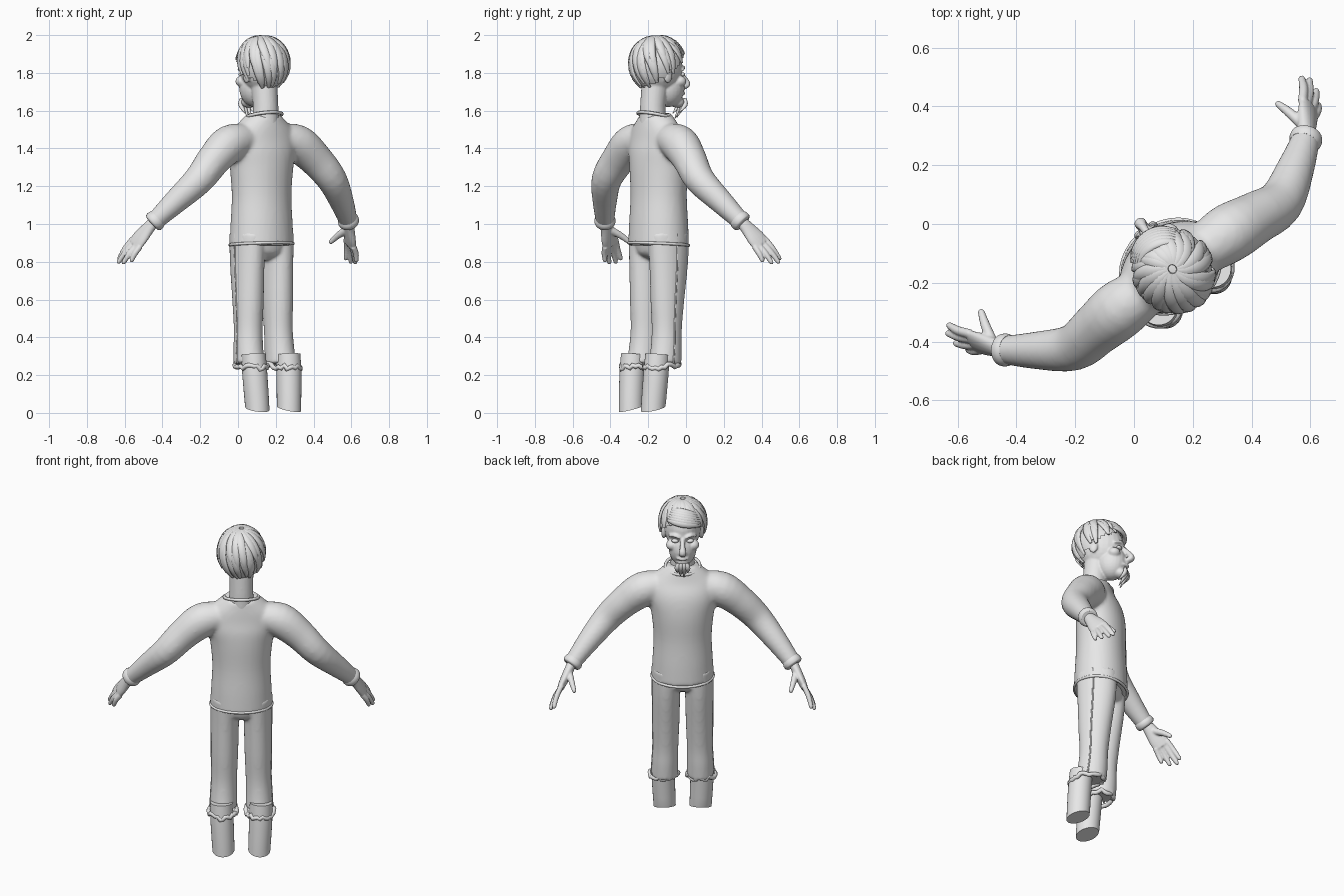
import bpy, bmesh, math, random
from math import sin, cos, pi, radians
from mathutils import Vector, Matrix

if "Cube" in bpy.data.objects:
    bpy.data.objects.remove(bpy.data.objects["Cube"])
random.seed(4)

# The figure is modelled facing -y, then turned and placed
PLACE = Matrix.Translation((0.125, -0.145, 0)) @ Matrix.Rotation(radians(215), 4, 'Z')

GREY = bpy.data.materials.new("plain_grey")
GREY.use_nodes = True
GREY.diffuse_color = (0.8, 0.8, 0.8, 1)
GREY.node_tree.nodes["Principled BSDF"].inputs["Base Color"].default_value = (0.8, 0.8, 0.8, 1)


def spline(pts, steps):
    """Catmull-Rom through tuples of any length."""
    out = []
    for i in range(len(pts) - 1):
        p = [pts[max(i - 1, 0)], pts[i], pts[i + 1], pts[min(i + 2, len(pts) - 1)]]
        for k in range(steps):
            t = k / steps
            out.append([0.5 * (2*b + (c - a)*t + (2*a - 5*b + 4*c - d)*t*t + (3*b - a - 3*c + d)*t**3)
                        for a, b, c, d in zip(*p)])
    return out + [list(pts[-1])]


def sweep(bm, pts, ref=(0, 1, 0), n=16, steps=4, closed=False, round_end=False):
    """Sweep an ellipse along points (x, y, z, half width, half depth)."""
    ref = Vector(ref)
    rows = pts if closed else spline(pts, steps)
    if round_end:
        d = (Vector(rows[-1][:3]) - Vector(rows[-2][:3])).normalized()
        x, y, z, a, b = rows[-1]
        for f, s in ((0.6, 0.8), (0.95, 0.35)):
            rows.append([x + d.x*b*f, y + d.y*b*f, z + d.z*b*f, a*s, b*s])
    m, rings = len(rows), []
    for i, (x, y, z, a, b) in enumerate(rows):
        lo, hi = ((i - 1) % m, (i + 1) % m) if closed else (max(i - 1, 0), min(i + 1, m - 1))
        t = (Vector(rows[hi][:3]) - Vector(rows[lo][:3])).normalized()
        side = t.cross(ref).normalized()
        up = side.cross(t)
        rings.append([bm.verts.new(Vector((x, y, z)) + side*a*cos(2*pi*j/n) + up*b*sin(2*pi*j/n))
                      for j in range(n)])
    for i in range(m if closed else m - 1):
        r, q = rings[i], rings[(i + 1) % m]
        for j in range(n):
            bm.faces.new((r[j], r[(j + 1) % n], q[(j + 1) % n], q[j]))
    if not closed:
        bm.faces.new(rings[0])
        bm.faces.new(rings[-1])
    return rings


def ball(bm, centre, radii, segs=24):
    mat = Matrix.Translation(centre) @ Matrix.Diagonal((*radii, 1))
    return bmesh.ops.create_uvsphere(bm, u_segments=segs, v_segments=segs * 2 // 3, radius=1, matrix=mat)["verts"]


def finish(name, bm, voxel=0, smooth=0):
    bmesh.ops.recalc_face_normals(bm, faces=bm.faces[:])
    for f in bm.faces:
        f.smooth = len(f.verts) < 5
    me = bpy.data.meshes.new(name)
    bm.to_mesh(me)
    bm.free()
    me.materials.append(GREY)
    ob = bpy.data.objects.new(name, me)
    bpy.context.collection.objects.link(ob)
    ob.matrix_world = PLACE
    if voxel:
        r = ob.modifiers.new("blend", 'REMESH')
        r.mode, r.voxel_size, r.use_smooth_shade = 'VOXEL', voxel, True
        s = ob.modifiers.new("soften", 'SMOOTH')
        s.factor, s.iterations = 0.5, smooth
    return ob


def ring(name, centre, a, b, thick, tilt=0, jag=0):
    bm = bmesh.new()
    pts = []
    for k in range(36):
        c, s = cos(2*pi*k/36), sin(2*pi*k/36)
        pts.append((centre[0] + a*c, centre[1] + b*s,
                    centre[2] + tilt*s + random.uniform(-jag, jag), thick, thick))
    sweep(bm, pts, (0, 0, 1), 8, closed=True)
    return finish(name, bm)


# Sweater: torso and both sleeves blended together
bm = bmesh.new()
sweep(bm, [(0, y, z, a, b) for y, z, a, b in (
    (0, .885, .178, .152), (0, 1.0, .172, .148), (0, 1.15, .166, .14), (0, 1.3, .18, .14),
    (.005, 1.4, .2, .13), (.015, 1.48, .195, .105), (.02, 1.54, .14, .09), (.025, 1.58, .09, .08))], n=40)
for s in (1, -1):
    sweep(bm, [(s*x, y, z, r, r) for x, y, z, r in (
        (.1, .02, 1.45, .08), (.22, .02, 1.425, .1), (.33, .03, 1.34, .09),
        (.43, .035, 1.235, .08), (.54, -.03, 1.115, .064), (.63, -.095, 1.01, .048))], n=24)
finish("sweater", bm, .011, 6)
ring("sweater_hem", (0, 0, .893), .176, .15, .008, tilt=.008)
ring("sweater_collar", (0, .022, 1.572), .098, .088, .009, tilt=.02)

# Trousers: pelvis and both legs
leg = [(.09, 0, .95, .083, .12), (.093, 0, .8, .08, .112), (.095, .01, .6, .077, .095),
       (.097, .015, .45, .073, .083), (.1, .02, .35, .075, .085), (.102, .03, .26, .078, .09)]
bm = bmesh.new()
sweep(bm, [(0, 0, .81, .06, .05), (0, 0, .85, .14, .11), (0, 0, .96, .165, .13)], n=32)
for s in (1, -1):
    sweep(bm, [(s*p[0], *p[1:]) for p in leg], n=28)
finish("trousers", bm, .01, 4)

for s, label in ((1, "left"), (-1, "right")):
    # Outer trouser seam
    bm = bmesh.new()
    sweep(bm, [(s*(p[0] + p[3] - .002), p[1], p[2], .005, .005) for p in leg], n=6)
    finish(label + "_trouser_seam", bm)

    # Ragged trouser cuff and lower leg with a slanted end
    ring(label + "_trouser_cuff", (s*.106, .055, .25), .08, .098, .013, tilt=-.012, jag=.012)
    bm = bmesh.new()
    rings = sweep(bm, [(s*.112, .085, .31, .064, .066), (s*.11, .095, .2, .066, .067),
                       (s*.102, .107, .022, .063, .066)], n=28)
    for v in rings[-1]:
        v.co.z -= .33 * (v.co.y - .107)
    finish(label + "_lower_leg", bm)

    # Sleeve cuff
    bm = bmesh.new()
    sweep(bm, [(s*.612, -.082, 1.032, .05, .05), (s*.622, -.089, 1.02, .056, .056),
               (s*.632, -.097, 1.007, .054, .054), (s*.637, -.101, 1.001, .044, .044)], n=24)
    finish(label + "_sleeve_cuff", bm)

    # Hand: flat palm, four fingers, thumb
    bm = bmesh.new()
    flat = (s*.9, .22, .35)
    sweep(bm, [(s*.625, -.09, 1.02, .03, .027), (s*.65, -.122, .975, .04, .027),
               (s*.678, -.155, .925, .052, .024), (s*.697, -.178, .89, .05, .019)], flat)
    for k, tip in ((.04, (.732, -.268, .818)), (.014, (.75, -.248, .8)),
                   (-.013, (.748, -.205, .797)), (-.038, (.726, -.162, .808))):
        base = Vector((.69, -.17 - .85*k, .9 + .53*k))
        mid = base.lerp(Vector(tip), .5) + Vector((.006, 0, 0))
        sweep(bm, [(s*p[0], p[1], p[2], r, r) for p, r in ((base, .016), (mid, .0155), (tip, .012))],
              flat, 12, round_end=True)
    sweep(bm, [(s*.648, -.125, .975, .022, .02), (s*.632, -.195, .94, .018, .017),
               (s*.617, -.243, .905, .013, .012)], flat, 12, round_end=True)
    finish(label + "_hand", bm, .005, 3)

# Head: skull, jaw, neck, nose, brows, lips and ears
bm = bmesh.new()
ball(bm, (0, 0, 1.83), (.106, .135, .14))
ball(bm, (0, -.062, 1.722), (.08, .09, .103))
ball(bm, (0, -.12, 1.645), (.04, .036, .03))
sweep(bm, [(0, .035, 1.52, .075, .075), (0, .038, 1.62, .067, .067), (0, .02, 1.75, .07, .075)], n=24)
sweep(bm, [(0, -.125, 1.815, .013, .012), (0, -.16, 1.775, .015, .016), (0, -.182, 1.74, .022, .018),
           (0, -.15, 1.722, .02, .014)], n=12)
sweep(bm, [(-.035, -.138, 1.69, .005, .006), (0, -.156, 1.692, .011, .011),
           (.035, -.138, 1.69, .005, .006)], n=10)
for s in (1, -1):
    sweep(bm, [(s*.015, -.137, 1.817, .008, .009), (s*.045, -.13, 1.828, .01, .01),
               (s*.078, -.1, 1.815, .007, .008)], n=10)
    ball(bm, (s*.06, -.095, 1.755), (.035, .035, .03))
    ball(bm, (s*.108, .015, 1.785), (.014, .026, .04), 16)
finish("head", bm, .006, 3)

# Eyes
for s, label in ((1, "left"), (-1, "right")):
    bm = bmesh.new()
    ball(bm, (s*.042, -.119, 1.792), (.021, .016, .012), 16)
    finish(label + "_eye", bm)

# Goatee: ragged tufts under the chin
bm = bmesh.new()
for x, low in ((-.03, 1.59), (-.012, 1.565), (.008, 1.558), (.028, 1.585)):
    sweep(bm, [(x*.8, -.15, 1.665, .012, .008), (x, -.15, 1.63, .016, .012),
               (x, -.11, low, .002, .002)], n=8)
finish("goatee", bm)

# Hair: a cap trimmed along the hairline, covered with swept locks
MID = Vector((0, .01, 1.84))


def hairline(phi):
    return radians(60 + 82 * ((1 + sin(phi)) / 2) ** .8)


def on_hair(theta, phi, lift):
    d = Vector((sin(theta)*cos(phi)*.132, sin(theta)*sin(phi)*.146, cos(theta)*.148))
    return MID + d * lift


bm = bmesh.new()
ball(bm, MID, (.13, .144, .146), 40)
bare = []
for f in bm.faces:
    d = f.calc_center_median() - MID
    if math.acos(max(-1, min(1, d.z / .146))) > hairline(math.atan2(d.y/.144, d.x/.13)):
        bare.append(f)
bmesh.ops.delete(bm, geom=bare, context='FACES')
finish("hair_cap", bm)

bm = bmesh.new()
for layer, count in ((0, 26), (1, 18)):
    for k in range(count):
        start = 2*pi*k/count + random.uniform(-.1, .1)
        swirl = random.uniform(.25, .6)
        end = hairline(start + swirl) * random.uniform(.92, 1.08) * (1 - .25*layer)
        pts = []
        for i in range(7):
            t = i / 6
            p = on_hair(.1 + (end - .1)*t, start + swirl*t, 1.0 + .03*layer + .02*sin(pi*t))
            w = .004 + .021 * sin(pi * min(1, .12 + .85*t)) ** .7
            pts.append((*p, w, .3*w + .003))
        out = Vector(pts[3][:3]) - MID
        sweep(bm, pts, out, 8, 2)
finish("hair_locks", bm)

# Fringe swept sideways over the forehead
bm = bmesh.new()
for k in range(6):
    pts = []
    for i in range(6):
        t = i / 5
        p = on_hair(radians(38 + 5*k + 14*t*t), -pi/2 - .75 + 1.6*t, 1.05 + .03*sin(pi*t))
        w = .006 + .016*sin(pi*min(1, .1 + .85*t))
        pts.append((*p, w, .6*w))
    sweep(bm, pts, Vector(pts[2][:3]) - MID, 8, 3)
finish("hair_fringe", bm)
